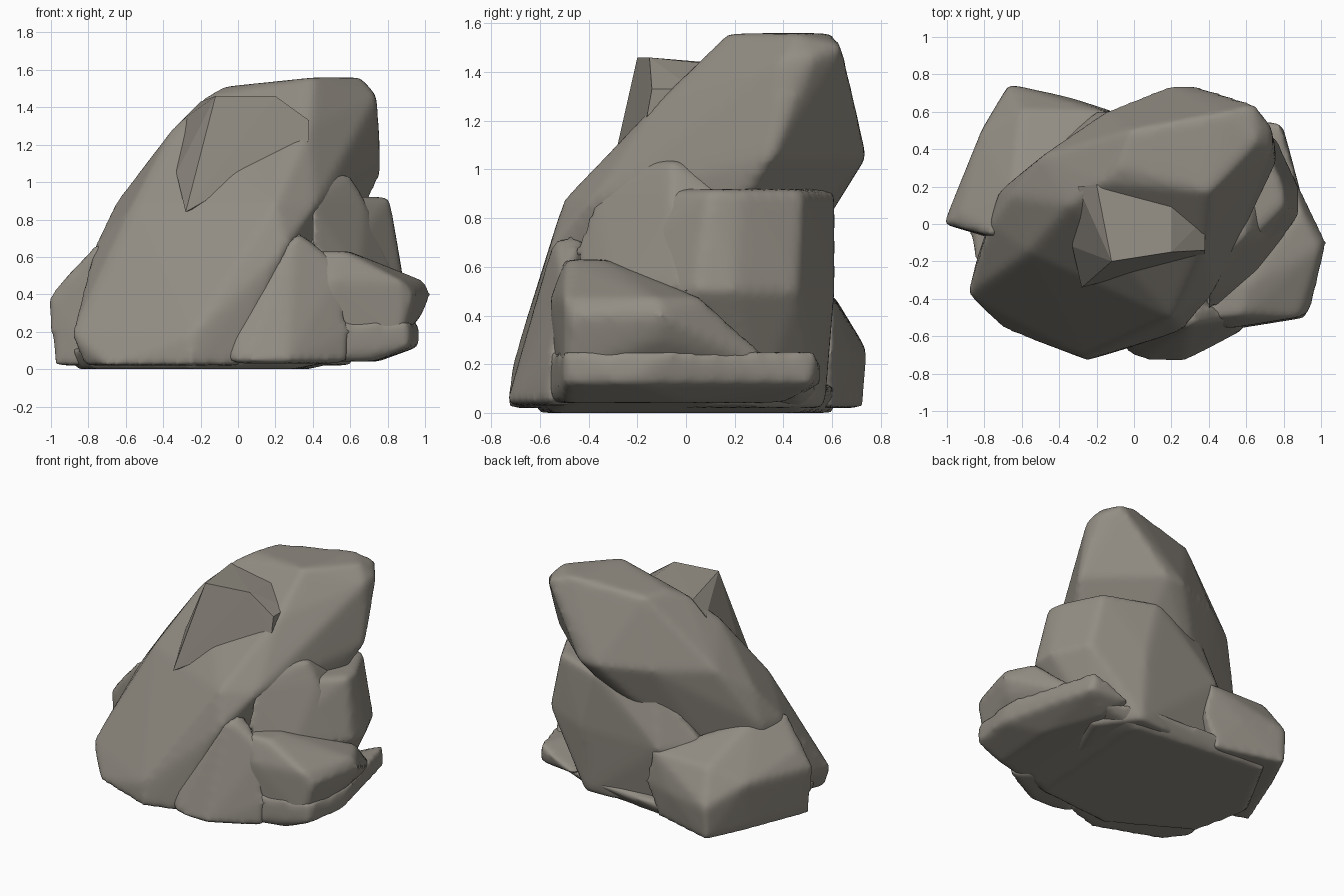
import bpy
import bmesh

default_cube = bpy.data.objects.get("Cube")
if default_cube:
    bpy.data.objects.remove(default_cube, do_unlink=True)


def make_material(name, colour):
    material = bpy.data.materials.new(name)
    material.use_nodes = True
    material.diffuse_color = colour
    shader = material.node_tree.nodes["Principled BSDF"]
    shader.inputs["Base Color"].default_value = colour
    shader.inputs["Roughness"].default_value = 0.9
    return material


stone = make_material("warm grey stone", (0.29, 0.268, 0.23, 1))


def make_rock(name, slices, worn=True):
    """Wrap a skin around horizontal outlines keyed by height, then wear the edges."""
    bm = bmesh.new()
    for height, outline in slices.items():
        for x, y in outline:
            bm.verts.new((x, y, height))
    bmesh.ops.convex_hull(bm, input=list(bm.verts))
    inner = [vert for vert in bm.verts if not vert.link_faces]
    bmesh.ops.delete(bm, geom=inner, context="VERTS")
    bmesh.ops.recalc_face_normals(bm, faces=list(bm.faces))

    mesh = bpy.data.meshes.new(name)
    bm.to_mesh(mesh)
    bm.free()
    mesh.materials.append(stone)
    rock = bpy.data.objects.new(name, mesh)
    bpy.context.scene.collection.objects.link(rock)

    if worn:
        remesh = rock.modifiers.new("even_surface", "REMESH")
        remesh.mode = "VOXEL"
        remesh.voxel_size = 0.025
        remesh.use_smooth_shade = True
        smooth = rock.modifiers.new("worn_edges", "SMOOTH")
        smooth.factor = 0.5
        smooth.iterations = 6
    return rock


# Large boulder leaning from the low front to the high back
make_rock("leaning_boulder", {
    0.02: [(-.82, -.4), (-.7, -.56), (-.25, -.73), (-.02, -.66), (-.6, .1), (.2, -.2)],
    0.18: [(-.89, -.38), (-.84, -.18), (-.25, -.72)],
    0.65: [(-.77, 0), (-.72, .18), (.26, -.57)],
    0.88: [(-.66, .15), (-.56, -.15), (.2, -.5), (.42, -.38), (.68, .2)],
    1.05: [(.2, .74), (.33, .74), (.77, .35), (-.5, .36), (-.15, .6)],
    1.3: [(-.34, .1), (.38, -.1)],
    1.46: [(.74, .52), (.74, .4), (-.17, .22)],
    1.51: [(-.08, .3), (-.02, .5), (.65, .64)],
    1.56: [(.4, .17), (.66, .45), (.5, .6)],
})

# Upright boulder supporting the overhang
make_rock("supporting_boulder", {
    0.02: [(-.4, -.3), (.3, -.4), (.6, .3), (.4, .57), (-.3, .5)],
    0.5: [(.88, .04), (.88, .2), (.76, .46), (.4, .61), (-.2, .6), (-.45, .4), (.5, -.45)],
    0.92: [(.81, .1), (.79, .22), (.66, .48), (.3, .61), (-.1, .5), (.5, -.2)],
})

# Rounded lump merging into the side under the overhang
make_rock("shoulder_lump", {
    0.5: [(.4, -.52), (.65, -.3), (.85, 0), (.8, .2)],
    0.9: [(.38, -.38), (.68, -.06), (.65, .15)],
    1.04: [(.42, -.2), (.6, -.06), (.5, .05)],
})

# Low stone at the front foot
make_rock("front_stone", {
    0.03: [(-.07, -.67), (.04, -.73), (.26, -.74), (.6, -.56), (.3, -.3)],
    0.2: [(-.04, -.63), (.25, -.68), (.6, -.55)],
    0.55: [(.18, -.53), (.56, -.5)],
    0.73: [(.3, -.54), (.34, -.42)],
})

# Two-layer ledge, notched between the layers at its outer end
make_rock("upper_ledge", {
    0.15: [(.4, -.55), (.87, -.5), (.87, -.1), (.78, .42), (.3, .2)],
    0.3: [(.99, -.12), (.92, -.46)],
    0.4: [(1.03, -.1), (.94, -.47)],
    0.47: [(.5, -.56), (.88, -.5), (1, -.12), (.9, .07)],
    0.63: [(.4, -.5), (.58, -.49), (.6, -.34), (.45, -.3)],
})
make_rock("lower_ledge", {
    0.04: [(.3, -.6), (.72, -.5), (.75, 0), (.6, .4)],
    0.12: [(.92, -.5), (.97, -.2), (.8, .52), (.5, .56)],
    0.25: [(.92, -.5), (.97, -.12), (.78, .55), (.4, -.58)],
})

# Broad flat underside joining the boulders
make_rock("base_stone", {
    0: [(-.78, -.3), (-.25, -.6), (.3, -.55), (.38, .48), (-.6, .6), (-.87, .1)],
    0.12: [(-.82, -.35), (-.25, -.68), (.3, -.66), (.88, -.42), (.8, .45), (.4, .58),
           (-.6, .65), (-.92, .1)],
})

# Wedge-shaped boulder at the back
make_rock("back_boulder", {
    0.02: [(-.98, 0), (-.72, -.09), (-.8, .45), (-.67, .73), (-.2, .6), (-.3, 0)],
    0.25: [(-.67, .75), (-.35, .68), (-.1, .6)],
    0.37: [(-1.02, 0), (-.97, .13), (-.82, .5)],
    0.48: [(-.93, .05), (-.6, .61), (-.15, .6)],
    0.68: [(-.75, -.07), (-.65, .15)],
})

# Sharp flat-faced shard near the top
make_rock("shard", {
    0.84: [(-.28, -.34)],
    0.95: [(0, -.1)],
    1.05: [(-.33, -.12)],
    1.22: [(.38, -.16)],
    1.33: [(-.3, .2), (.38, -.14), (.38, .03)],
    1.43: [(-.2, .21), (.2, .14)],
    1.46: [(-.12, -.2), (.2, -.15)],
}, worn=False)
